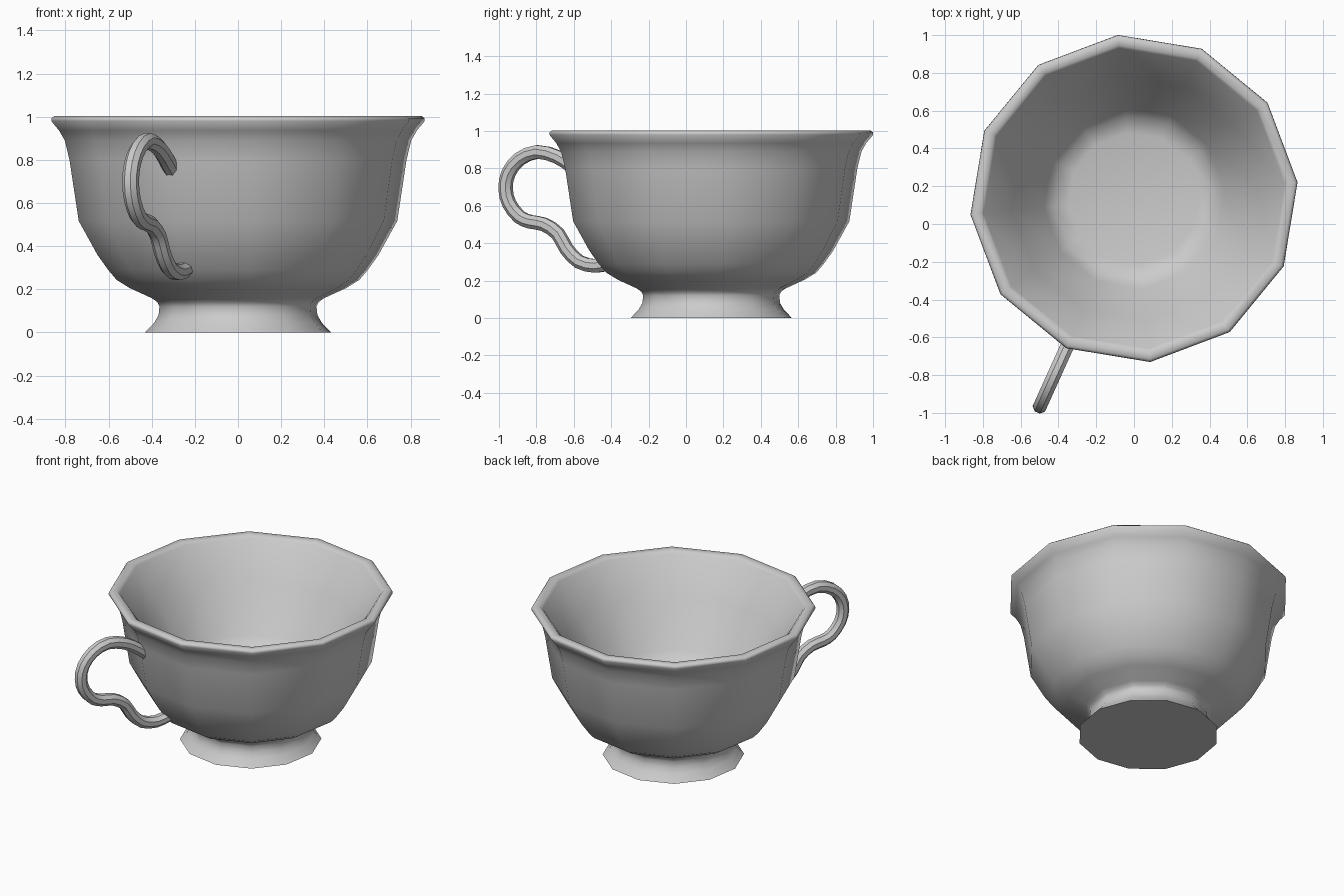
import bpy, bmesh
from math import sin, cos, radians, tau
from mathutils import Vector

if "Cube" in bpy.data.objects:
    bpy.data.objects.remove(bpy.data.objects["Cube"])

CENTRE = Vector((0, 0.135, 0))
TURN = radians(5.65)
SIDES = 12


def finish(name, bm, angle):
    bmesh.ops.recalc_face_normals(bm, faces=bm.faces)
    me = bpy.data.meshes.new(name)
    bm.to_mesh(me)
    bm.free()
    ob = bpy.data.objects.new(name, me)
    ob.location = CENTRE
    bpy.context.collection.objects.link(ob)
    bpy.ops.object.select_all(action='DESELECT')
    ob.select_set(True)
    bpy.context.view_layer.objects.active = ob
    bpy.ops.object.shade_smooth_by_angle(angle=radians(angle))
    return ob


def skin(bm, rings):
    """Bridge successive rings of points and cap both ends."""
    loops = [[bm.verts.new(p) for p in ring] for ring in rings]
    n = len(loops[0])
    for a, b in zip(loops, loops[1:]):
        for i in range(n):
            j = (i + 1) % n
            bm.faces.new((a[i], a[j], b[j], b[i]))
    bm.faces.new(loops[0])
    bm.faces.new(loops[-1])


def lathe(name, profile, angle):
    bm = bmesh.new()
    skin(bm, [[(r * cos(TURN + tau * i / SIDES), r * sin(TURN + tau * i / SIDES), z)
               for i in range(SIDES)] for r, z in profile])
    return finish(name, bm, angle)


# cup: flared foot, outer wall up to the rim, then down the tapering inside to the floor
lathe("cup", [
    (0.433, 0), (0.39, 0.045), (0.37, 0.08), (0.366, 0.12),
    (0.375, 0.14), (0.40, 0.158), (0.505, 0.206), (0.565, 0.243), (0.605, 0.29),
    (0.655, 0.36), (0.742, 0.517), (0.785, 0.80), (0.807, 0.89), (0.833, 0.935), (0.870, 0.98),
    (0.868, 0.993), (0.855, 1.003),
    (0.815, 1.0), (0.80, 0.985), (0.65, 0.76), (0.48, 0.48), (0.43, 0.42), (0.35, 0.40)], 62)

# handle: octagonal tube swept along an S-shaped path (radius, height)
path = [(0.74, 0.75), (0.81, 0.805), (0.90, 0.86), (1.02, 0.888), (1.125, 0.85),
        (1.19, 0.775), (1.207, 0.69), (1.185, 0.61), (1.125, 0.54), (1.06, 0.514),
        (0.98, 0.50), (0.90, 0.45), (0.85, 0.37), (0.775, 0.30), (0.675, 0.278), (0.59, 0.295)]
pts = [Vector(p) for p in path]
fine = []
for i in range(len(pts) - 1):
    p0, p1, p2, p3 = pts[max(i - 1, 0)], pts[i], pts[i + 1], pts[min(i + 2, len(pts) - 1)]
    fine += [p1, (9 * (p1 + p2) - p0 - p3) / 16]
fine.append(pts[-1])

out = TURN + tau * 8 / SIDES
radial = Vector((cos(out), sin(out), 0))
side = Vector((-sin(out), cos(out), 0))
up = Vector((0, 0, 1))
rings = []
for i, p in enumerate(fine):
    t = (fine[min(i + 1, len(fine) - 1)] - fine[max(i - 1, 0)]).normalized()
    normal = radial * -t.y + up * t.x
    c = radial * p.x + up * p.y
    rings.append([c + 0.039 * (normal * cos(tau * (k + 0.5) / 8) + side * sin(tau * (k + 0.5) / 8))
                  for k in range(8)])
bm = bmesh.new()
skin(bm, rings)
finish("handle", bm, 35)
